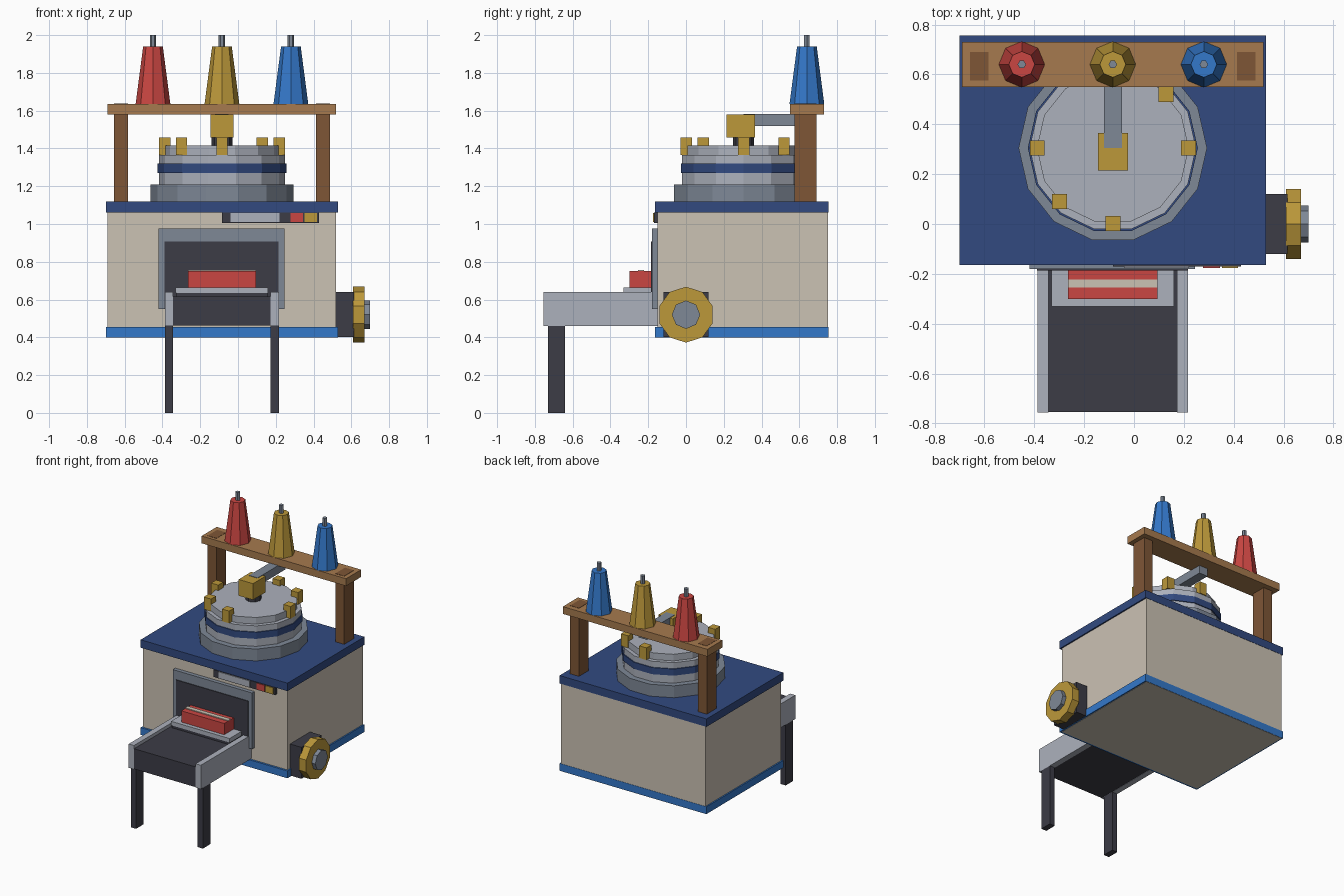
import bpy
import bmesh
from math import cos, sin, pi
from mathutils import Matrix

cube = bpy.data.objects.get("Cube")
if cube:
    bpy.data.objects.remove(cube, do_unlink=True)


def material(name, *rgb):
    """Flat material from 0-255 display values."""
    lin = [((c / 255 + 0.055) / 1.055) ** 2.4 for c in rgb] + [1.0]
    mat = bpy.data.materials.new(name)
    mat.use_nodes = True
    mat.diffuse_color = lin
    mat.node_tree.nodes["Principled BSDF"].inputs["Base Color"].default_value = lin
    return mat


BEIGE = material("beige", 203, 194, 180)
NAVY = material("navy", 50, 74, 128)
BLUE = material("bright blue", 52, 120, 202)
RED = material("red", 202, 70, 66)
GOLD = material("gold", 188, 152, 58)
LIGHT = material("light grey", 172, 177, 188)
STEEL = material("steel grey", 126, 136, 150)
DARK = material("charcoal", 60, 60, 70)
WOOD = material("light wood", 166, 122, 78)
POST = material("dark wood", 126, 86, 54)


def finish(name, bm, mat):
    bmesh.ops.recalc_face_normals(bm, faces=bm.faces)
    mesh = bpy.data.meshes.new(name)
    bm.to_mesh(mesh)
    bm.free()
    mesh.materials.append(mat)
    obj = bpy.data.objects.new(name, mesh)
    bpy.context.collection.objects.link(obj)
    return obj


def box(name, mat, x, y, z):
    """Box from (min, max) ranges."""
    bm = bmesh.new()
    bmesh.ops.create_cube(bm, size=1)
    for v in bm.verts:
        for i, (lo, hi) in enumerate((x, y, z)):
            v.co[i] = hi if v.co[i] > 0 else lo
    return finish(name, bm, mat)


def turned(name, mat, centre, profile, sides, along_x=False):
    """Faceted solid from (radius, height) steps, first corner on local x."""
    bm = bmesh.new()
    rings = [[bm.verts.new((r * cos(2 * pi * i / sides), r * sin(2 * pi * i / sides), h))
              for i in range(sides)] for r, h in profile]
    for low, high in zip(rings, rings[1:]):
        for i in range(sides):
            j = (i + 1) % sides
            bm.faces.new((low[i], low[j], high[j], high[i]))
    bm.faces.new(rings[0])
    bm.faces.new(rings[-1])
    if along_x:
        bm.transform(Matrix.Rotation(pi / 2, 4, 'Y'))
    bm.transform(Matrix.Translation(centre))
    return finish(name, bm, mat)


MID = -0.085  # machine centre line

# Cabinet
box("cabinet", BEIGE, (-0.69, 0.52), (-0.15, 0.753), (0.398, 1.07))
box("base_trim", BLUE, (-0.70, 0.53), (-0.165, 0.755), (0.40, 0.455))
box("top_slab", NAVY, (-0.70, 0.53), (-0.165, 0.755), (1.06, 1.12))

# Furnace vessel
VESSEL = (MID, 0.305, 0)
turned("vessel_foot", STEEL, VESSEL, [(0.378, 1.12), (0.378, 1.21)], 14)
turned("vessel_wall", LIGHT, VESSEL, [(0.334, 1.21), (0.334, 1.365)], 14)
turned("vessel_band", NAVY, VESSEL, [(0.341, 1.27), (0.341, 1.32)], 14)
turned("vessel_lid", LIGHT, VESSEL, [(0.305, 1.365), (0.305, 1.415)], 14)
for step in (0, 1, 2, 4, 5, 6):
    bx = MID + 0.303 * cos(step * pi / 4)
    by = 0.305 + 0.303 * sin(step * pi / 4)
    box("lid_bolt", GOLD, (bx - 0.03, bx + 0.03), (by - 0.03, by + 0.03), (1.365, 1.457))

# Valve and feed pipe
turned("valve_neck", DARK, VESSEL, [(0.056, 1.41), (0.056, 1.46)], 8)
box("valve_block", GOLD, (MID - 0.06, MID + 0.06), (0.215, 0.365), (1.457, 1.58))
box("feed_pipe", STEEL, (MID - 0.036, MID + 0.036), (0.305, 0.64), (1.52, 1.583))

# Rack with three spools
for side in (-1, 1):
    px = MID + side * 0.535
    box("rack_post", POST, (px - 0.037, px + 0.037), (0.575, 0.69), (1.12, 1.637))
box("rack_beam", WOOD, (-0.69, 0.52), (0.55, 0.73), (1.58, 1.635))
for offset, name, mat in ((-0.365, "red", RED), (0, "gold", GOLD), (0.365, "blue", BLUE)):
    place = (MID + offset, 0.64, 0)
    turned(name + "_spool", mat, place, [(0.092, 1.635), (0.052, 1.94)], 8)
    turned(name + "_spindle", STEEL, place, [(0.017, 1.93), (0.017, 2.0)], 6)

# Oven mouth
box("mouth_frame", STEEL, (-0.42, 0.245), (-0.18, -0.15), (0.55, 0.975))
box("mouth_opening", DARK, (-0.39, 0.215), (-0.186, -0.17), (0.55, 0.907))

# Conveyor
for side in (-1, 1):
    rx = MID + side * 0.28
    box("conveyor_rail", LIGHT, (rx - 0.022, rx + 0.022), (-0.755, -0.15), (0.46, 0.64))
    box("conveyor_leg", DARK, (rx - 0.022, rx + 0.022), (-0.73, -0.64), (0, 0.46))
box("conveyor_belt", DARK, (-0.345, 0.175), (-0.753, -0.15), (0.462, 0.615))
box("tray", LIGHT, (-0.33, 0.16), (-0.33, -0.18), (0.635, 0.665))
box("tray_support", DARK, (-0.325, 0.155), (-0.325, -0.18), (0.61, 0.636))
box("parcel", RED, (-0.265, 0.095), (-0.30, -0.18), (0.665, 0.75))
box("parcel_strap", BEIGE, (-0.265, 0.095), (-0.255, -0.222), (0.748, 0.756))

# Control panel
box("panel", DARK, (MID, 0.43), (-0.17, -0.15), (1.005, 1.06))
for name, mat, span in (("panel_screen", LIGHT, (-0.04, 0.22)),
                        ("panel_red_button", RED, (0.277, 0.345)),
                        ("panel_gold_button", GOLD, (0.352, 0.417))):
    box(name, mat, span, (-0.176, -0.165), (1.01, 1.058))

# Side handwheel
box("wheel_mount", DARK, (0.515, 0.615), (-0.12, 0.12), (0.402, 0.64))
turned("handwheel", GOLD, (0, 0, 0.52), [(0.148, 0.61), (0.148, 0.67)], 10, True)
turned("wheel_hub", STEEL, (0, 0, 0.52), [(0.075, 0.66), (0.075, 0.70)], 8, True)
